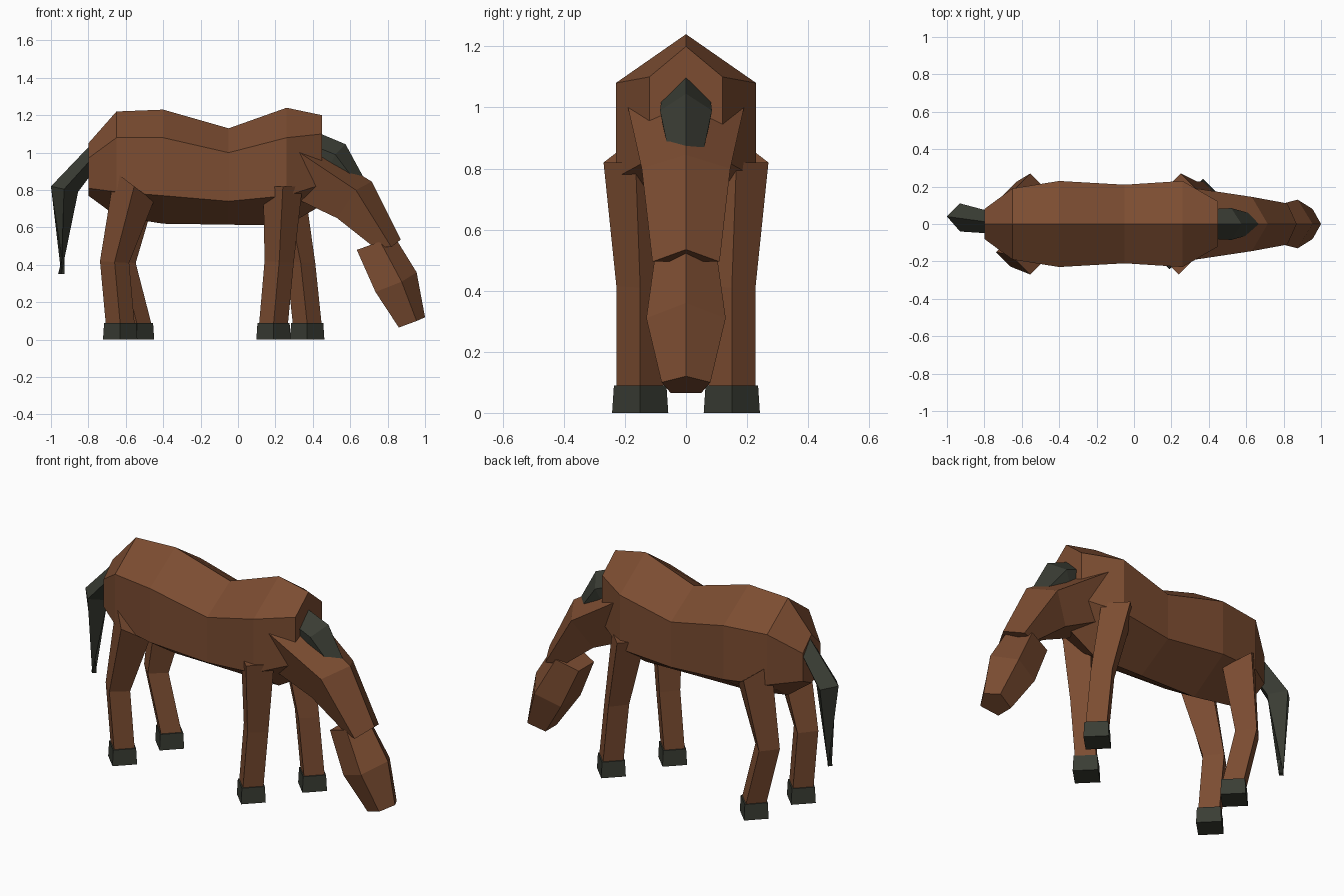
import bpy
import bmesh

if "Cube" in bpy.data.objects:
    bpy.data.objects.remove(bpy.data.objects["Cube"], do_unlink=True)


def make_material(name, rgb):
    mat = bpy.data.materials.new(name)
    mat.use_nodes = True
    color = (*rgb, 1)
    mat.diffuse_color = color
    mat.node_tree.nodes["Principled BSDF"].inputs["Base Color"].default_value = color
    return mat


coat = make_material("chestnut brown", (0.2, 0.073, 0.031))
dark = make_material("charcoal", (0.042, 0.046, 0.034))


def loft(name, rings, mat):
    """Skin a row of equal-length rings and cap both ends."""
    bm = bmesh.new()
    loops = [[bm.verts.new(p) for p in ring] for ring in rings]
    n = len(loops[0])
    for a, b in zip(loops, loops[1:]):
        for i in range(n):
            j = (i + 1) % n
            bm.faces.new((a[i], a[j], b[j], b[i]))
    bm.faces.new(loops[0])
    bm.faces.new(loops[-1])
    bmesh.ops.recalc_face_normals(bm, faces=bm.faces)
    mesh = bpy.data.meshes.new(name)
    bm.to_mesh(mesh)
    bm.free()
    mesh.materials.append(mat)
    obj = bpy.data.objects.new(name, mesh)
    bpy.context.collection.objects.link(obj)
    return obj


def house(ridge, side, base):
    """Five-sided ring: ridge (x, z), then side and base (x, z, half width)."""
    (rx, rz), (sx, sz, sw), (bx, bz, bw) = ridge, side, base
    return [(rx, 0, rz), (sx, sw, sz), (bx, bw, bz), (bx, -bw, bz), (sx, -sw, sz)]


def diamond(x, y, z, r, tilt=0):
    """Four-sided ring with corners on the axes; tilt lowers the front corner."""
    return [(x + r, y, z - tilt), (x, y + r, z), (x - r, y, z + tilt), (x, y - r, z)]


# Barrel: x, ridge, half width, upper edge, lower edge, keel
stations = [
    (-0.80, 1.05, 0.08, 0.97, 0.81, 0.77),
    (-0.65, 1.22, 0.19, 1.08, 0.79, 0.66),
    (-0.40, 1.23, 0.23, 1.08, 0.77, 0.62),
    (-0.05, 1.13, 0.21, 1.00, 0.74, 0.615),
    (0.26, 1.24, 0.23, 1.08, 0.77, 0.61),
    (0.45, 1.20, 0.12, 1.10, 0.83, 0.72),
]
loft("body", [[(x, 0, top), (x, w, hi), (x, w, lo), (x, 0, keel), (x, -w, lo), (x, -w, hi)]
              for x, top, w, hi, lo, keel in stations], coat)

# Lowered neck and head
loft("neck", [
    house((0.40, 1.04), (0.33, 1.00, 0.19), (0.34, 0.74, 0.11)),
    house((0.715, 0.845), (0.63, 0.80, 0.145), (0.53, 0.65, 0.09)),
    house((0.87, 0.535), (0.82, 0.495, 0.11), (0.72, 0.50, 0.07)),
], coat)
loft("head", [
    house((0.85, 0.53), (0.76, 0.525, 0.10), (0.635, 0.48, 0.07)),
    house((0.955, 0.36), (0.875, 0.31, 0.13), (0.735, 0.255, 0.09)),
    house((1.00, 0.12), (0.955, 0.10, 0.08), (0.86, 0.065, 0.05)),
], coat)

# Mane lying over the top of the neck
loft("mane", [
    house((0.42, 1.11), (0.42, 1.03, 0.08), (0.42, 0.95, 0.07)),
    house((0.575, 1.045), (0.52, 0.99, 0.085), (0.48, 0.91, 0.07)),
    house((0.67, 0.87), (0.61, 0.87, 0.06), (0.58, 0.82, 0.05)),
], dark)

# Tail swinging slightly to one side
loft("tail", [
    [(-0.78, 0.01, 1.05), (-0.78, 0.07, 0.97), (-0.78, 0.01, 0.89), (-0.78, -0.05, 0.97)],
    [(-1.00, 0.04, 0.82), (-0.93, 0.11, 0.805), (-0.855, 0.035, 0.79), (-0.93, -0.04, 0.805)],
    diamond(-0.945, 0.04, 0.35, 0.017),
], dark)

# Legs: top, knee and hoof x positions, with the tilt of the top ring
legs = [
    ("front_leg_near", -1, 0.24, 0.22, 0.19, 0.0),
    ("front_leg_far", 1, 0.25, 0.335, 0.37, 0.0),
    ("hind_leg_near", -1, -0.555, -0.66, -0.63, 0.08),
    ("hind_leg_far", 1, -0.555, -0.625, -0.54, 0.08),
]
for name, side, top, knee, foot, tilt in legs:
    y = 0.15 * side
    loft(name, [
        diamond(top, y * 1.1, 0.82, 0.105, tilt),
        diamond(knee, y, 0.415, 0.078, 0.005),
        diamond(foot, y, 0.085, 0.077),
    ], coat)
    loft(name.replace("leg", "hoof"), [
        diamond(foot, y, 0.09, 0.086),
        diamond(foot, y, 0, 0.092),
    ], dark)
